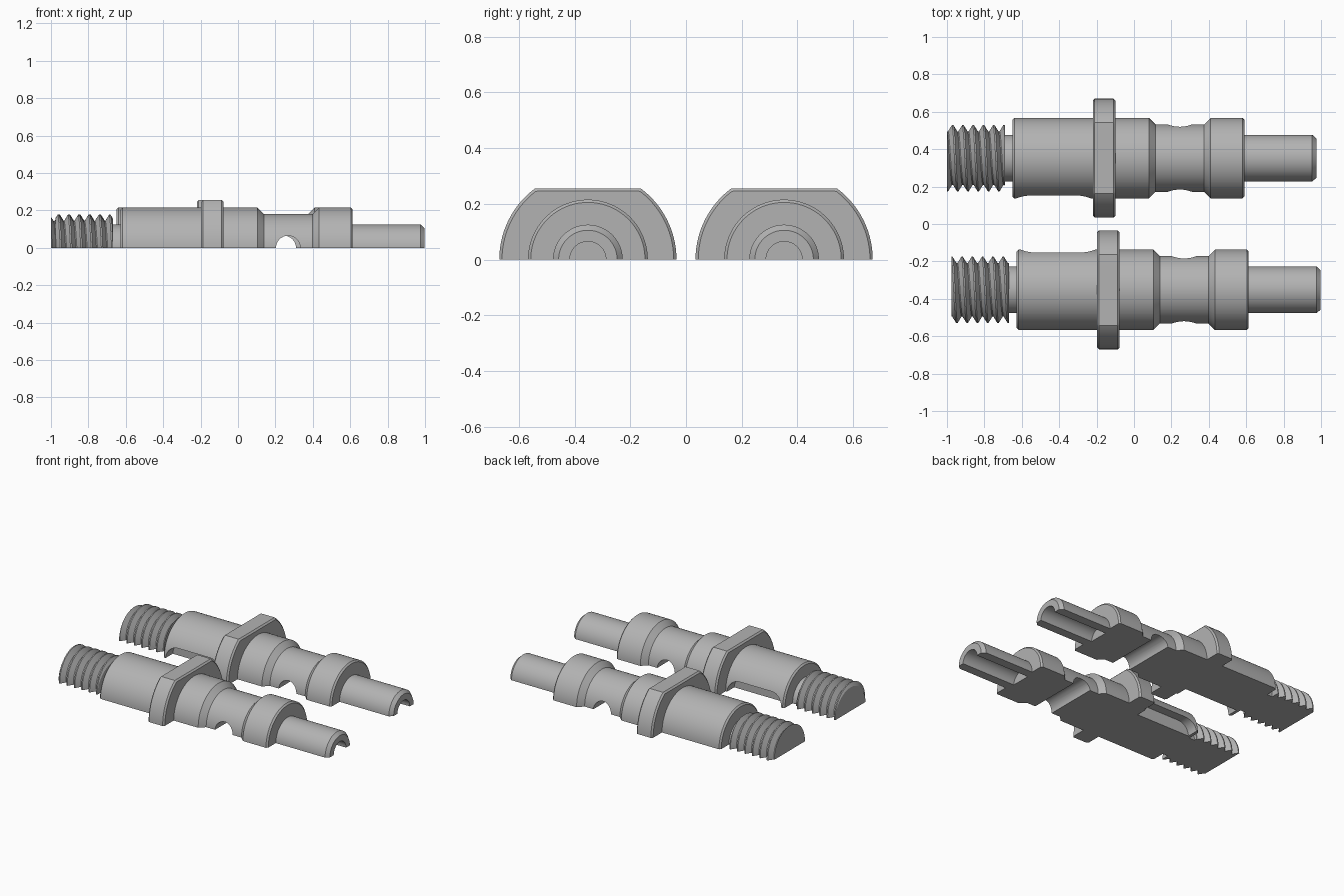
import bpy, bmesh, math
from mathutils import Matrix, Vector

if "Cube" in bpy.data.objects:
    bpy.data.objects.remove(bpy.data.objects["Cube"])

steel = bpy.data.materials.new("steel_grey")
steel.diffuse_color = (0.45, 0.45, 0.45, 1)
steel.use_nodes = True
steel.node_tree.nodes["Principled BSDF"].inputs["Base Color"].default_value = steel.diffuse_color

FLANGE_R, FLANGE_TOP = 0.318, 0.255
BREAK = math.asin(FLANGE_TOP / FLANGE_R)
ANGLES = sorted([math.pi * i / 48 for i in range(49)] + [BREAK, math.pi - BREAK])

# (x, radius) outline of the shaft, without the thread
PROFILE = [(-0.70, 0.125), (-0.65, 0.125), (-0.65, 0.205), (-0.64, 0.215),
           (-0.22, 0.215), (-0.22, 0.308), (-0.21, 0.318), (-0.11, 0.318),
           (-0.10, 0.308), (-0.10, 0.215), (0.08, 0.215), (0.115, 0.18),
           (0.375, 0.18), (0.41, 0.215), (0.58, 0.215), (0.59, 0.205),
           (0.59, 0.125), (0.953, 0.125), (0.975, 0.105)]


def make_object(name, bm):
    bmesh.ops.recalc_face_normals(bm, faces=bm.faces)
    mesh = bpy.data.meshes.new(name)
    bm.to_mesh(mesh)
    bm.free()
    mesh.materials.append(steel)
    ob = bpy.data.objects.new(name, mesh)
    bpy.context.collection.objects.link(ob)
    return ob


def half_solid(name, rows):
    """Solid from rows of points, one row per angle, closed on the flat and the ends."""
    bm = bmesh.new()
    g = [[bm.verts.new(p) for p in row] for row in rows]
    for a, b in zip(g, g[1:]):
        for i in range(len(a) - 1):
            bm.faces.new((a[i], a[i + 1], b[i + 1], b[i]))
    bm.faces.new([r[0] for r in g])
    bm.faces.new([r[-1] for r in g])
    bm.faces.new(g[0] + g[-1][::-1])
    bmesh.ops.remove_doubles(bm, verts=bm.verts, dist=1e-5)
    return make_object(name, bm)


def polar(x, r, a):
    return (x, r * math.cos(a), r * math.sin(a))


def shaft_row(a):
    row = []
    for x, r in PROFILE:
        if r > 0.25:  # flange has a flat top
            r = min(r, (FLANGE_TOP - FLANGE_R + r) / max(math.sin(a), 1e-6))
        row.append(polar(x, r, a))
    return row


def thread_row(a, phase, x0=-1.0, x1=-0.69, pitch=0.055):
    # radius follows a flat-crested V tooth, shifted along x with the angle
    tooth = [(0, 0.143), (0.1, 0.143), (0.48, 0.177), (0.62, 0.177), (1, 0.143)]

    def radius(t):
        t %= 1
        for (t0, r0), (t1, r1) in zip(tooth, tooth[1:]):
            if t <= t1:
                return r0 + (r1 - r0) * (t - t0) / (t1 - t0)

    shift = phase + a / (2 * math.pi)
    row = []
    for k in range(-2, 7):
        for t, _ in tooth[:-1]:
            x = x0 + (k + t + shift) * pitch
            r = radius(t)
            if x < x0 or x > x1:
                x = min(max(x, x0), x1)
                r = radius((x - x0) / pitch - shift)
            row.append(polar(x, r, a))
    row.append(polar(x1, radius((x1 - x0) / pitch - shift), a))
    return row


def cylinder_cutter(name, radius, length, centres, axis):
    """Hull of equal cylinders, used for bores and round-ended slots."""
    bm = bmesh.new()
    for c in centres:
        m = Matrix.Translation(c) @ Matrix.Rotation(math.pi / 2, 4, axis)
        bmesh.ops.create_cone(bm, cap_ends=True, segments=32, radius1=radius,
                              radius2=radius, depth=length, matrix=m)
    if len(centres) > 1:
        res = bmesh.ops.convex_hull(bm, input=bm.verts)
        junk = set(res["geom_interior"]) | set(res["geom_unused"])
        bmesh.ops.delete(bm, geom=[v for v in junk if isinstance(v, bmesh.types.BMVert)],
                         context='VERTS')
        inner = [f for f in bm.faces if any(len(e.link_faces) > 2 for e in f.edges)
                 and abs(f.normal.x) > 0.99 and abs(f.calc_center_median().x + 0.43) < 0.13]
        if inner:
            bmesh.ops.delete(bm, geom=inner, context='FACES')
    ob = make_object(name, bm)
    ob.hide_render = True
    return ob


def slot_cutter(name, side):
    """Round-ended keyway prism reaching in to 0.14 from the axis."""
    bm = bmesh.new()
    ring = []
    for cx, start in ((-0.31, -math.pi / 2), (-0.55, math.pi / 2)):
        for i in range(17):
            a = start + math.pi * i / 16
            ring.append((cx + 0.08 * math.cos(a), 0.08 * math.sin(a)))
    lo = [bm.verts.new((x, side * 0.14, z)) for x, z in ring]
    hi = [bm.verts.new((x, side * 0.30, z)) for x, z in ring]
    bm.faces.new(lo)
    bm.faces.new(hi)
    for i in range(len(ring)):
        j = (i + 1) % len(ring)
        bm.faces.new((lo[i], lo[j], hi[j], hi[i]))
    ob = make_object(name, bm)
    ob.hide_render = True
    return ob


def finish(ob, location):
    ob.location = location
    bpy.ops.object.select_all(action='DESELECT')
    ob.select_set(True)
    bpy.context.view_layer.objects.active = ob
    bpy.ops.object.shade_smooth_by_angle(angle=math.radians(30))


def half_shaft(label, side, dx):
    shaft = half_solid(label + "_shaft", [shaft_row(a) for a in ANGLES])
    cutters = [
        cylinder_cutter("cross_hole_cutter", 0.065, 1.0, [Vector((0.245, 0, 0))], 'X'),
        cylinder_cutter("bore_cutter", 0.065, 0.5, [Vector((0.825, 0, 0))], 'Y'),
        slot_cutter("keyway_cutter", -side)]
    bpy.context.view_layer.objects.active = shaft
    for c in cutters:
        mod = shaft.modifiers.new("cut", 'BOOLEAN')
        mod.object, mod.operation, mod.solver = c, 'DIFFERENCE', 'EXACT'
        bpy.ops.object.modifier_apply(modifier=mod.name)
        bpy.data.objects.remove(c)
    finish(shaft, (dx, 0.352 * side, 0))
    thread = half_solid(label + "_thread",
                        [thread_row(a, 0 if side > 0 else 0.5) for a in ANGLES])
    finish(thread, (dx, 0.352 * side, 0))


# two mating halves laid flat side by side
half_shaft("rear_half", 1, 0.0)
half_shaft("front_half", -1, 0.023)
